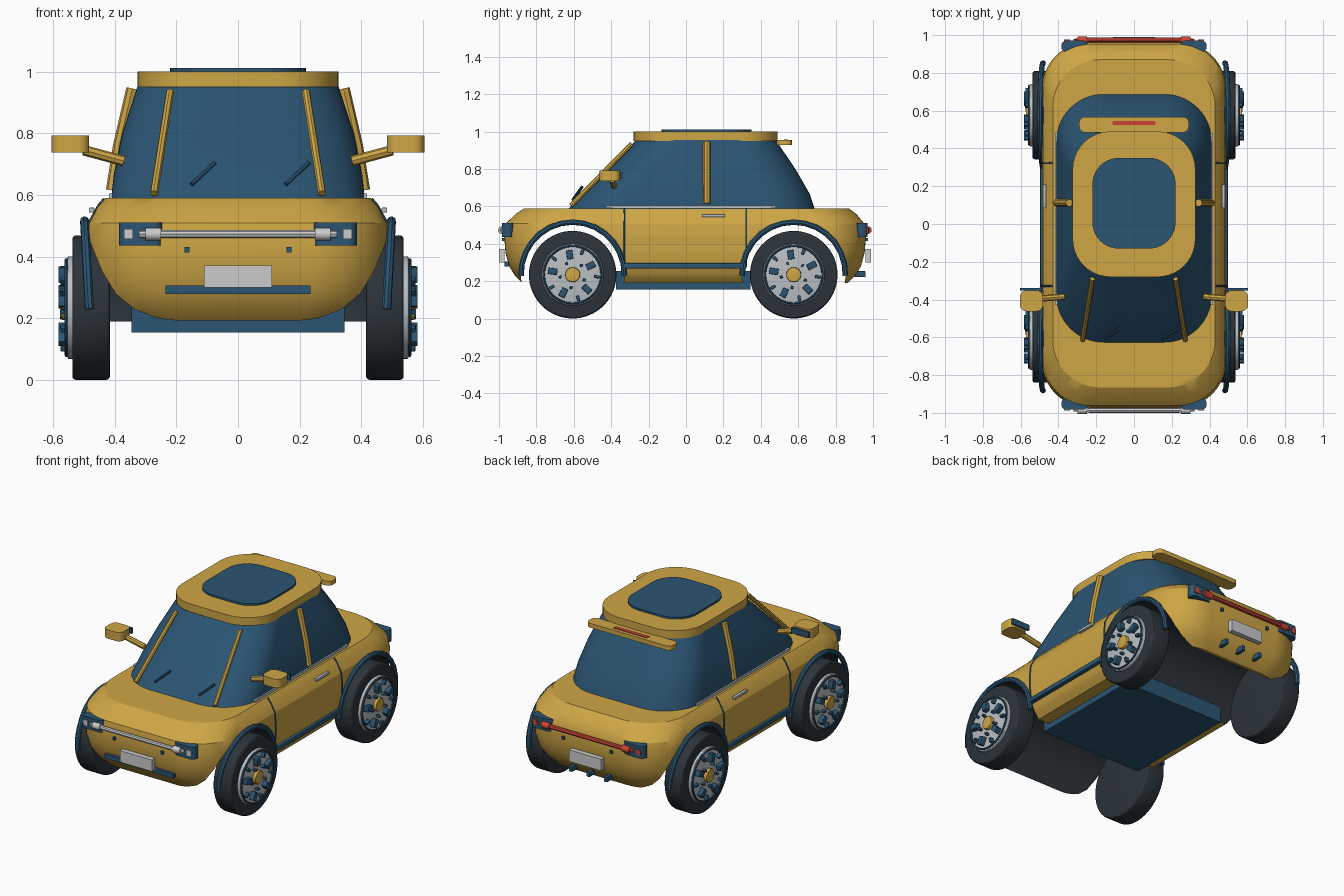
import bpy, bmesh
from math import sin, cos, pi, radians
from mathutils import Vector, Matrix

if "Cube" in bpy.data.objects:
    bpy.data.objects.remove(bpy.data.objects["Cube"])


def material(name, rgb):
    m = bpy.data.materials.new(name)
    m.diffuse_color = (*rgb, 1)
    m.use_nodes = True
    m.node_tree.nodes["Principled BSDF"].inputs["Base Color"].default_value = m.diffuse_color
    return m


YELLOW = material("yellow_paint", (0.62, 0.38, 0.06))
BLUE = material("dark_blue", (0.024, 0.09, 0.17))
RUBBER = material("rubber", (0.025, 0.034, 0.042))
SILVER = material("silver", (0.5, 0.53, 0.55))
WHITE = material("white_light", (0.75, 0.75, 0.72))
RED = material("red_light", (0.6, 0.06, 0.035))


def finish(name, bm, mat):
    bmesh.ops.recalc_face_normals(bm, faces=bm.faces)
    me = bpy.data.meshes.new(name)
    bm.to_mesh(me)
    bm.free()
    me.materials.append(mat)
    ob = bpy.data.objects.new(name, me)
    bpy.context.collection.objects.link(ob)
    return ob


def loft(name, rings, mat, cx=0.0, n=10):
    """Skin rounded rectangles given as (z, half width, y min, y max, corner radius)."""
    bm = bmesh.new()
    prev = None
    for z, hx, y0, y1, r in rings:
        loop = []
        for k, (sx, y) in enumerate([(1, y1 - r), (-1, y1 - r), (-1, y0 + r), (1, y0 + r)]):
            for i in range(n + 1):
                a = (k + i / n) * pi / 2
                loop.append(bm.verts.new((cx + sx * (hx - r) + r * cos(a), y + r * sin(a), z)))
        if prev:
            for i in range(len(loop)):
                j = (i + 1) % len(loop)
                bm.faces.new((prev[i], prev[j], loop[j], loop[i]))
        else:
            bm.faces.new(loop[::-1])
        prev = loop
    bm.faces.new(prev)
    return finish(name, bm, mat)


def slab(name, z0, z1, hx, y0, y1, r, mat, cx=0.0):
    return loft(name, [(z0, hx, y0, y1, r), (z1, hx, y0, y1, r)], mat, cx)


def box(name, c, size, mat, bevel=0.0, rot=Matrix()):
    bm = bmesh.new()
    bmesh.ops.create_cube(bm, size=1)
    bmesh.ops.scale(bm, vec=size, verts=bm.verts)
    if bevel:
        bmesh.ops.bevel(bm, geom=bm.edges[:], offset=bevel, segments=2, profile=0.5, affect='EDGES')
    bm.transform(Matrix.Translation(c) @ rot)
    return finish(name, bm, mat)


def disc(name, x0, x1, y, z, r, mat, n=48, bevel=0.0):
    """Cylinder along x."""
    bm = bmesh.new()
    bmesh.ops.create_cone(bm, cap_ends=True, segments=n, radius1=r, radius2=r, depth=abs(x1 - x0))
    if bevel:
        rim = [e for e in bm.edges if abs(e.verts[0].co.z - e.verts[1].co.z) < 1e-6]
        bmesh.ops.bevel(bm, geom=rim, offset=bevel, segments=3, profile=0.5, affect='EDGES')
    bm.transform(Matrix.Translation(((x0 + x1) / 2, y, z)) @ Matrix.Rotation(pi / 2, 4, 'Y'))
    return finish(name, bm, mat)


def rod(name, pts, r, mat, cyclic=False):
    cu = bpy.data.curves.new(name, 'CURVE')
    cu.dimensions = '3D'
    cu.bevel_depth = r
    cu.bevel_resolution = 2
    cu.use_fill_caps = True
    sp = cu.splines.new('POLY')
    sp.points.add(len(pts) - 1)
    for p, co in zip(sp.points, pts):
        p.co = (*co, 1)
    sp.use_cyclic_u = cyclic
    cu.materials.append(mat)
    ob = bpy.data.objects.new(name, cu)
    bpy.context.collection.objects.link(ob)
    return ob


WHEELS = {"front": -0.606, "rear": 0.576}
AXLE = 0.235

# lower body with wheel wells cut straight through
body = loft("body", [(0.19, 0.42, -0.875, 0.865, 0.22), (0.23, 0.455, -0.915, 0.905, 0.24),
                     (0.28, 0.478, -0.945, 0.935, 0.25), (0.35, 0.486, -0.965, 0.955, 0.25),
                     (0.45, 0.488, -0.973, 0.963, 0.25), (0.51, 0.482, -0.962, 0.952, 0.25),
                     (0.56, 0.456, -0.91, 0.91, 0.25), (0.59, 0.43, -0.865, 0.87, 0.25)], YELLOW, n=14)
for end, y in WHEELS.items():
    well = disc(end + "_well_cutter", -0.7, 0.7, y, AXLE + 0.005, 0.277, RUBBER, 64)
    mod = body.modifiers.new("well", 'BOOLEAN')
    mod.operation = 'DIFFERENCE'
    mod.solver = 'EXACT'
    mod.material_mode = 'TRANSFER'
    mod.object = well
    bpy.context.view_layer.objects.active = body
    bpy.ops.object.modifier_apply(modifier=mod.name)
    bpy.data.objects.remove(well)
box("underfloor", (0, -0.015, 0.205), (0.69, 0.72, 0.1), BLUE)

# cabin glass, roof, sunroof, spoiler
loft("cabin_glass", [(0.58, 0.412, -0.635, 0.69, 0.25), (0.67, 0.402, -0.555, 0.66, 0.25),
                     (0.80, 0.375, -0.42, 0.585, 0.235), (0.955, 0.325, -0.265, 0.48, 0.21)], BLUE, n=14)
slab("roof", 0.95, 1.0, 0.325, -0.28, 0.49, 0.2, YELLOW)
slab("sunroof", 0.995, 1.012, 0.22, -0.13, 0.35, 0.14, BLUE)
slab("spoiler", 0.928, 0.955, 0.29, 0.485, 0.567, 0.03, YELLOW)
box("spoiler_light", (0, 0.535, 0.955), (0.23, 0.022, 0.008), RED)

# wipers
for i, x in enumerate((-0.15, 0.155)):
    rod(f"wiper_{i}", [(x, -0.605, 0.635), (x + 0.075, -0.555, 0.705)], 0.008, BLUE)

for s, side in ((1, "right"), (-1, "left")):
    # pillars
    rod(side + "_front_pillar", [(s * 0.272, -0.615, 0.605), (s * 0.22, -0.29, 0.935)], 0.013, YELLOW)
    lean = Vector((-s * 0.065, 0, 0.325)).to_track_quat('Z', 'Y').to_matrix().to_4x4()
    rod(side + "_middle_pillar", [(s * 0.408, 0.112, 0.615), (s * 0.385, 0.112, 0.76),
                                  (s * 0.342, 0.112, 0.945)], 0.02, YELLOW)
    # mirrors
    slab(side + "_mirror", 0.737, 0.792, 0.061, -0.462, -0.352, 0.035, YELLOW, s * 0.543)
    box(side + "_mirror_glass", (s * 0.543, -0.346, 0.765), (0.12, 0.012, 0.035), BLUE)
    rod(side + "_mirror_arm", [(s * 0.37, -0.385, 0.71), (s * 0.5, -0.395, 0.745)], 0.017, YELLOW)
    # window sill trim, door handle, seams, sill strip
    box(side + "_window_trim", (s * 0.412, 0.027, 0.598), (0.012, 0.91, 0.014), SILVER)
    box(side + "_door_handle", (s * 0.474, 0.147, 0.551), (0.018, 0.125, 0.016), SILVER, 0.003)
    for i, y in enumerate((-0.328, 0.322)):
        rod(f"{side}_door_seam_{i}", [(s * 0.477, y, 0.28), (s * 0.487, y, 0.36), (s * 0.488, y, 0.45),
                                      (s * 0.482, y, 0.51), (s * 0.45, y, 0.567), (s * 0.433, y, 0.587)],
            0.005, BLUE)
    box(side + "_sill_strip", (s * 0.482, -0.012, 0.282), (0.03, 0.67, 0.03), BLUE, 0.006)

    for end, y in WHEELS.items():
        tag = f"{side}_{end}_"
        # segmented arch trim
        arc = [radians(-2 + 184 * i / 14) for i in range(15)]
        rod(tag + "arch", [(s * (0.482 + 0.015 * sin(a)), y + 0.276 * cos(a), 0.24 + 0.276 * sin(a))
                           for a in arc], 0.015, BLUE)
        # wheel
        disc(tag + "tyre", s * 0.415, s * 0.537, y, AXLE, 0.234, RUBBER, 64, 0.012)
        disc(tag + "rim", s * 0.5, s * 0.553, y, AXLE, 0.166, SILVER, 48, 0.006)
        ring = [2 * pi * i / 40 for i in range(40)]
        rod(tag + "rim_ring", [(s * 0.556, y + 0.154 * cos(a), AXLE + 0.154 * sin(a)) for a in ring],
            0.006, BLUE, True)
        disc(tag + "hub", s * 0.54, s * 0.572, y, AXLE, 0.04, YELLOW, 24, 0.004)
        for i in range(5):
            a = pi / 2 + i * 2 * pi / 5
            for part, d, size, da in (("spoke", 0.108, (0.04, 0.034, 0.05), 0.15),
                                      ("bolt", 0.068, (0.03, 0.014, 0.016), 0.5),
                                      ("slot", 0.13, (0.026, 0.016, 0.03), -0.4)):
                b = a + da
                box(f"{tag}{part}_{i}", (s * 0.562, y + d * cos(b), AXLE + d * sin(b)), size, BLUE,
                    0.003, Matrix.Rotation(b - pi / 2, 4, 'X'))

# front and rear fittings
for f, end, y0, lamp in ((-1, "front", -0.005, WHITE), (1, "rear", -0.007, RED)):
    for s, side in ((1, "right"), (-1, "left")):
        yc = y0 + f * 0.948
        slab(f"{end}_{side}_lamp_housing", 0.436, 0.511, 0.07, yc - 0.03, yc + 0.03, 0.028, BLUE, s * 0.315)
        box(f"{end}_{side}_lamp", (s * 0.355, y0 + f * 0.977, 0.474), (0.03, 0.012, 0.033), lamp)
        disc(f"{end}_{side}_bar_joint", s * 0.25, s * 0.3, y0 + f * 0.98, 0.473, 0.02, lamp, 20)
        box(f"{end}_{side}_sensor", (s * 0.165, y0 + f * 0.972, 0.423), (0.016, 0.014, 0.018), BLUE)
    rod(end + "_light_bar", [(-0.32, y0 + f * 0.974, 0.473), (-0.23, y0 + f * 0.982, 0.473),
                             (0.23, y0 + f * 0.982, 0.473), (0.32, y0 + f * 0.974, 0.473)], 0.013, lamp)
    box(end + "_plate", (0, y0 + f * 0.981, 0.336), (0.22, 0.03, 0.072), WHITE)
box("front_grille_strip", (0, -0.953, 0.293), (0.47, 0.035, 0.027), BLUE)
for i, x in enumerate((-0.12, 0, 0.12)):
    box(f"diffuser_fin_{i}", (x, 0.928, 0.238), (0.022, 0.065, 0.032), BLUE, 0.004)

# turn the tubes into meshes and smooth everything, keeping hard edges
bpy.ops.object.select_all(action='SELECT')
bpy.context.view_layer.objects.active = body
bpy.ops.object.convert(target='MESH')
bpy.ops.object.select_all(action='SELECT')
bpy.ops.object.shade_smooth_by_angle(angle=radians(30))
